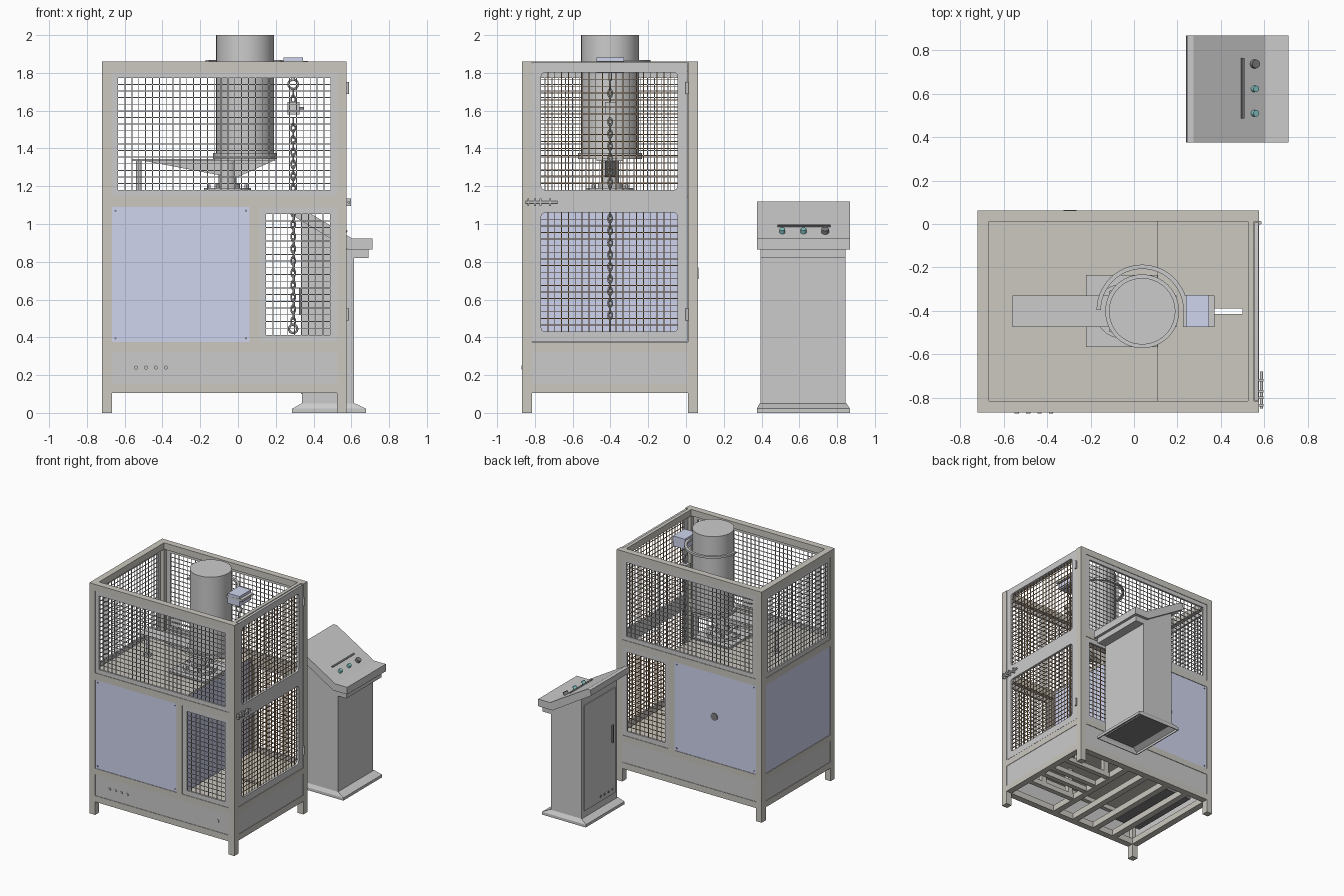
import bpy, bmesh, math
from mathutils import Matrix, Vector

if "Cube" in bpy.data.objects:
    bpy.data.objects.remove(bpy.data.objects["Cube"])


def material(name, rgb):
    m = bpy.data.materials.new(name)
    m.diffuse_color = (*rgb, 1)
    m.use_nodes = True
    m.node_tree.nodes["Principled BSDF"].inputs["Base Color"].default_value = m.diffuse_color
    return m


STEEL = material("warm_steel", (0.60, 0.58, 0.53))
BLUE = material("pale_blue", (0.62, 0.66, 0.85))
COPPER = material("copper_wire", (0.50, 0.30, 0.15))
DARK = material("dark_grey", (0.22, 0.22, 0.23))
TEAL = material("teal", (0.25, 0.60, 0.60))


def finish(name, bm, mat=None, smooth=False):
    bmesh.ops.recalc_face_normals(bm, faces=bm.faces)
    me = bpy.data.meshes.new(name)
    bm.to_mesh(me)
    bm.free()
    ob = bpy.data.objects.new(name, me)
    bpy.context.collection.objects.link(ob)
    if mat:
        me.materials.append(mat)
    if smooth:
        bpy.ops.object.select_all(action='DESELECT')
        ob.select_set(True)
        bpy.context.view_layer.objects.active = ob
        bpy.ops.object.shade_smooth_by_angle()
    return ob


def boxes(name, items, mat=None):
    """Each item is x0, x1, y0, y1, z0, z1."""
    bm = bmesh.new()
    for x0, x1, y0, y1, z0, z1 in items:
        m = Matrix.Translation(((x0 + x1) / 2, (y0 + y1) / 2, (z0 + z1) / 2))
        bmesh.ops.create_cube(bm, size=1, matrix=m @ Matrix.Diagonal((x1 - x0, y1 - y0, z1 - z0, 1)))
    return finish(name, bm, mat)


def box(name, *dims, mat=None):
    return boxes(name, [dims], mat)


def rod(name, p, q, r, mat=None, r2=None, n=32):
    p, q = Vector(p), Vector(q)
    m = Matrix.Translation((p + q) / 2) @ (q - p).to_track_quat('Z', 'Y').to_matrix().to_4x4()
    bm = bmesh.new()
    bmesh.ops.create_cone(bm, cap_ends=True, segments=n, radius1=r, radius2=r if r2 is None else r2,
                          depth=(q - p).length, matrix=m)
    return finish(name, bm, mat, True)


def prism(name, pts, y0, y1, mat=None):
    """Extrude an xz profile along y."""
    bm = bmesh.new()
    f = bm.faces.new([bm.verts.new((x, y0, z)) for x, z in pts])
    g = bmesh.ops.extrude_face_region(bm, geom=[f])
    bmesh.ops.translate(bm, vec=(0, y1 - y0, 0), verts=[v for v in g['geom'] if isinstance(v, bmesh.types.BMVert)])
    return finish(name, bm, mat)


def side(axis, a0, a1, d0, d1, z0, z1):
    return (a0, a1, d0, d1, z0, z1) if axis == 'x' else (d0, d1, a0, a1, z0, z1)


def wires(name, axis, d, a0, a1, z0, z1, mat, step=0.036, w=0.0022):
    na, nz = round((a1 - a0) / step), round((z1 - z0) / step)
    items = [side(axis, a - w, a + w, d - w, d + w, z0, z1)
             for a in (a0 + (a1 - a0) * i / na for i in range(1, na))]
    items += [side(axis, a0, a1, d - w, d + w, z - w, z + w)
              for z in (z0 + (z1 - z0) * i / nz for i in range(1, nz))]
    boxes(name, items, mat)


def window(name, axis, d0, d1, a0, a1, z0, z1, b, mat):
    boxes(name + "_frame", [side(axis, *s) for s in (
        (a0, a0 + b, d0, d1, z0, z1), (a1 - b, a1, d0, d1, z0, z1),
        (a0 + b, a1 - b, d0, d1, z0, z0 + b), (a0 + b, a1 - b, d0, d1, z1 - b, z1))])
    wires(name + "_mesh", axis, (d0 + d1) / 2, a0 + b, a1 - b, z0 + b, z1 - b, mat)


# cabinet frame: posts and rails
X0, X1, Y0, Y1, T = -0.72, 0.575, -0.868, 0.063, 0.052
XI, YI, YB = X0 + T, Y0 + T, Y1 - T
XR = 0.525
boxes("corner_posts", [(a, b, c, d, 0, 1.86) for a, b in ((X0, XI), (XR, X1)) for c, d in ((Y0, YI), (YB, Y1))], STEEL)
levels = ((0.105, 0.155), (0.325, 0.375), (1.09, 1.145), (1.808, 1.86))
boxes("front_back_rails", [(XI, XR, c, d, *z) for z in levels for c, d in ((Y0, YI), (YB, Y1))], STEEL)
boxes("left_rails", [(X0, XI, YI, YB, *z) for z in levels], STEEL)
boxes("right_rails", [(XR, 0.553 if i == 3 else X1, YI, YB, *levels[i]) for i in (0, 1, 3)], STEEL)
boxes("divider_posts", [(0.06, 0.11, c, d, 0.375, 1.09) for c, d in ((Y0, YI), (YB, Y1))], STEEL)

# infill panels and mesh windows, front and back alike
for tag, s in (("front", 1), ("back", -1)):
    e = Y0 if s > 0 else Y1
    d0, d1 = sorted((e + s * 0.004, e + s * 0.02))
    box(tag + "_blue_panel", XI, 0.06, d0, d1, 0.375, 1.09, mat=BLUE)
    box(tag + "_kick_panel", XI, XR, d0, d1, 0.155, 0.325)
    window(tag + "_upper_window", 'x', d0, d1, XI, XR, 1.145, 1.808, 0.034, None)
    window(tag + "_lower_window", 'x', d0, d1, 0.11, XR, 0.375, 1.09, 0.038, COPPER if s < 0 else None)
    for i, (x, z) in enumerate((x, z) for x in (-0.648, 0.042) for z in (0.395, 1.07)):
        rod(f"{tag}_screw_{i}", (x, e + s * 0.006, z), (x, e + s * 0.001, z), 0.006, DARK, n=10)
box("left_blue_panel", X0 + 0.004, X0 + 0.02, YI, YB, 0.375, 1.09, mat=BLUE)
box("left_kick_panel", X0 + 0.004, X0 + 0.02, YI, YB, 0.155, 0.325)
window("left_upper_window", 'y', X0 + 0.004, X0 + 0.02, YI, YB, 1.145, 1.808, 0.034, None)
box("right_kick_panel", X1 - 0.02, X1 - 0.003, YI, YB, 0.155, 0.325)
for i, x in enumerate((-0.54, -0.487, -0.435, -0.382)):
    rod(f"front_button_{i}", (x, Y0 + 0.005, 0.24), (x, Y0 - 0.004, 0.24), 0.01, n=16)
rod("front_socket", (0.418, Y0 + 0.005, 0.24), (0.418, Y0 + 0.001, 0.24), 0.017, n=20)
rod("back_cable_port", (-0.295, Y1 - 0.005, 0.74), (-0.295, Y1 + 0.002, 0.74), 0.03, DARK)

# side door: plate with two rounded openings
def rounded(cu, y0, y1, z0, z1, r):
    pts = []
    for k, (cy, cz) in enumerate(((y1 - r, z1 - r), (y0 + r, z1 - r), (y0 + r, z0 + r), (y1 - r, z0 + r))):
        pts += [(cy + r * math.cos((k + i / 4) * math.pi / 2), cz + r * math.sin((k + i / 4) * math.pi / 2), 0, 1)
                for i in range(5)]
    sp = cu.splines.new('POLY')
    sp.points.add(len(pts) - 1)
    sp.points.foreach_set("co", [c for p in pts for c in p])
    sp.use_cyclic_u = True


cu = bpy.data.curves.new("door_outline", 'CURVE')
cu.dimensions, cu.fill_mode, cu.extrude = '2D', 'BOTH', 0.010
openings = ((1.18, 1.803), (0.43, 1.06))
rounded(cu, -0.814, 0.008, 0.377, 1.855, 0.002)
for z0, z1 in openings:
    rounded(cu, -0.767, -0.045, z0, z1, 0.022)
tmp = bpy.data.objects.new("door_outline", cu)
bpy.context.collection.objects.link(tmp)
bpy.context.view_layer.update()
me = bpy.data.meshes.new_from_object(tmp.evaluated_get(bpy.context.evaluated_depsgraph_get()))
bpy.data.objects.remove(tmp)
door = bpy.data.objects.new("side_door", me)
bpy.context.collection.objects.link(door)
door.matrix_world = Matrix(((0, 0, 1, 0.564), (1, 0, 0, 0), (0, 1, 0, 0), (0, 0, 0, 1)))
for i, (z0, z1) in enumerate(openings):
    wires(f"side_door_mesh_{i}", 'y', 0.56, -0.767, -0.045, z0, z1, COPPER)
for i, z in enumerate((1.72, 0.52)):
    rod(f"door_hinge_{i}", (0.58, 0.006, z - 0.032), (0.58, 0.006, z + 0.032), 0.008, n=16)
rod("latch_bolt", (0.587, -0.85, 1.115), (0.587, -0.68, 1.115), 0.007, n=16)
boxes("latch_brackets", [(0.573, 0.597, y - 0.005, y + 0.005, 1.095, 1.135) for y in (-0.835, -0.80, -0.77, -0.72)])

# decks, partition and underframe
box("upper_deck", XI, 0.11, YI, YB, 1.135, 1.148, mat=STEEL)
boxes("lower_floor", [(XI, 0.24, YI, YB, 0.36, 0.375), (0.24, XR, YI, -0.414, 0.36, 0.375),
                      (0.24, XR, -0.39, YB, 0.36, 0.375), (0.5, XR, -0.414, -0.39, 0.36, 0.375)], STEEL)
box("blue_partition", 0.098, 0.108, YI, YB, 0.375, 1.135, mat=BLUE)
boxes("underframe_beams", [(x, x + 0.05, YI, YB, 0.105, 0.155) for x in (-0.52, -0.33, -0.13, 0.06)], STEEL)
boxes("underframe_struts", [(0.11, XR, y, y + 0.04, 0.11, 0.15) for y in (-0.62, -0.47, -0.36, -0.2)], STEEL)
boxes("underframe_uprights", [(x, x + 0.04, y, y + 0.04, 0.15, 0.36) for x in (0.12, 0.38) for y in (-0.62, -0.2)], STEEL)
box("drip_tray", -0.64, -0.36, -0.7, -0.1, 0.17, 0.19, mat=DARK)

# drum on its pivoting arm
C, YC, P = 0.0375, -0.402, -0.055
rod("drum", (C, YC, 1.375), (C, YC, 2.0), 0.153, n=64)
rod("drum_flange", (C, YC, 1.345), (C, YC, 1.375), 0.17, n=64)
box("swing_arm", -0.56, 0.195, -0.474, -0.33, 1.333, 1.345)
prism("arm_gusset", [(-0.49, 1.333), (-0.08, 1.255), (0.0, 1.25), (0.185, 1.333)], -0.43, -0.374)
rod("pivot_column", (P, YC, 1.19), (P, YC, 1.335), 0.047)
rod("pivot_collar", (P, YC, 1.19), (P, YC, 1.215), 0.065)
rod("pivot_flange", (P, YC, 1.165), (P, YC, 1.19), 0.125, n=48)
box("pivot_base", -0.22, 0.108, -0.567, -0.235, 1.148, 1.166)
for i in range(6):
    a = i * math.pi / 3
    x, y = P + 0.1 * math.cos(a), YC + 0.1 * math.sin(a)
    rod(f"flange_bolt_{i}", (x, y, 1.19), (x, y, 1.208), 0.011, n=6)
rod("arm_stop", (-0.525, YC, 1.148), (-0.525, YC, 1.333), 0.014, n=20)
rod("arm_stop_foot", (-0.525, YC, 1.148), (-0.525, YC, 1.165), 0.03, n=20)

# half-ring guide, hoist box and hanging chain
bm = bmesh.new()
arc = [(math.cos(i * math.pi / 24), math.sin(i * math.pi / 24)) for i in range(25)]
rings = [[bm.verts.new((C + r * c, YC + 0.005 + r * s, z)) for r, z in ((0.190, 1.85), (0.210, 1.85), (0.210, 1.867), (0.190, 1.867))]
         for c, s in arc]
for a, b in zip(rings, rings[1:]):
    for k in range(4):
        bm.faces.new((a[k], a[k - 1], b[k - 1], b[k]))
bm.faces.new(rings[0])
bm.faces.new(rings[-1])
finish("guide_ring", bm, None, True)
box("guide_bracket", 0.225, 0.37, -0.475, -0.33, 1.845, 1.862)
box("hoist_box", 0.24, 0.345, -0.474, -0.327, 1.80, 1.882, mat=BLUE)
rod("hoist_hook_shank", (0.292, YC, 1.76), (0.292, YC, 1.80), 0.009, n=16)
box("load_cell", 0.262, 0.325, -0.43, -0.374, 1.58, 1.645)
rod("load_cell_pin", (0.325, YC, 1.613), (0.35, YC, 1.613), 0.006, n=12)


def torus(name, z, R, r, turn=0, stretch=1.0):
    bpy.ops.mesh.primitive_torus_add(major_segments=16, minor_segments=6, major_radius=R, minor_radius=r,
                                     location=(0.292, YC, z), rotation=(math.pi / 2, 0, turn))
    ob = bpy.context.object
    ob.name = name
    ob.scale.y = stretch
    bpy.ops.object.transform_apply(location=False, rotation=True, scale=True)
    bpy.ops.object.shade_smooth_by_angle()
    return ob


torus("upper_shackle", 1.74, 0.025, 0.006)
torus("lower_shackle", 0.445, 0.022, 0.006)
for tag, z, n in (("upper", 1.66, 1), ("lower", 0.485, 17)):
    for k in range(2):
        ob = torus(f"{tag}_chain_links_{k}", z + k * 0.032, 0.011, 0.0042, k * math.pi / 2, 1.75)
        arr = ob.modifiers.new("repeat", 'ARRAY')
        arr.count, arr.use_relative_offset, arr.use_constant_offset = n, False, True
        arr.constant_offset_displace = (0, 0, 0.064)

# control console
prism("console_body", [(0.34, 0.04), (0.615, 0.04), (0.615, 0.82), (0.69, 0.82), (0.69, 0.866), (0.58, 0.866), (0.34, 1.03)], 0.395, 0.845)
prism("console_head", [(0.24, 1.075), (0.245, 1.12), (0.275, 1.12), (0.605, 0.923), (0.712, 0.923), (0.712, 0.865), (0.585, 0.865)], 0.376, 0.868)
bm = bmesh.new()
loops = [[bm.verts.new(v) for v in ((a, c, z), (b, c, z), (b, d, z), (a, d, z))] for a, b, c, d, z in (
    (0.287, 0.678, 0.375, 0.868, 0), (0.287, 0.678, 0.375, 0.868, 0.022), (0.335, 0.62, 0.39, 0.85, 0.05))]
for a, b in zip(loops, loops[1:]):
    for k in range(4):
        bm.faces.new((a[k - 1], a[k], b[k], b[k - 1]))
finish("console_skirt", bm).modifiers.new("wall", 'SOLIDIFY').thickness = 0.01
box("console_underside", 0.342, 0.613, 0.397, 0.843, 0.036, 0.041, mat=DARK)
box("console_rear_door", 0.334, 0.341, 0.425, 0.815, 0.1, 0.95)
box("console_door_handle", 0.322, 0.335, 0.455, 0.47, 0.52, 0.66, mat=DARK)
for i in range(4):
    y = 0.46 + i * 0.05
    rod(f"console_port_{i}", (0.336, y, 0.14), (0.33, y, 0.14), 0.01, DARK, n=12)
N = Vector((0.197, 0, 0.33)).normalized()
for i, (y, r, m) in enumerate(((0.51, 0.015, TEAL), (0.622, 0.015, TEAL), (0.737, 0.02, DARK))):
    p = Vector((0.552, y, 0.955))
    rod(f"console_knob_{i}", p - N * 0.006, p + N * 0.022, r, m, n=20)
prism("console_label_strip", [(0.492, 0.991), (0.498, 0.9975), (0.508, 0.9915), (0.502, 0.982)], 0.485, 0.765, DARK)
